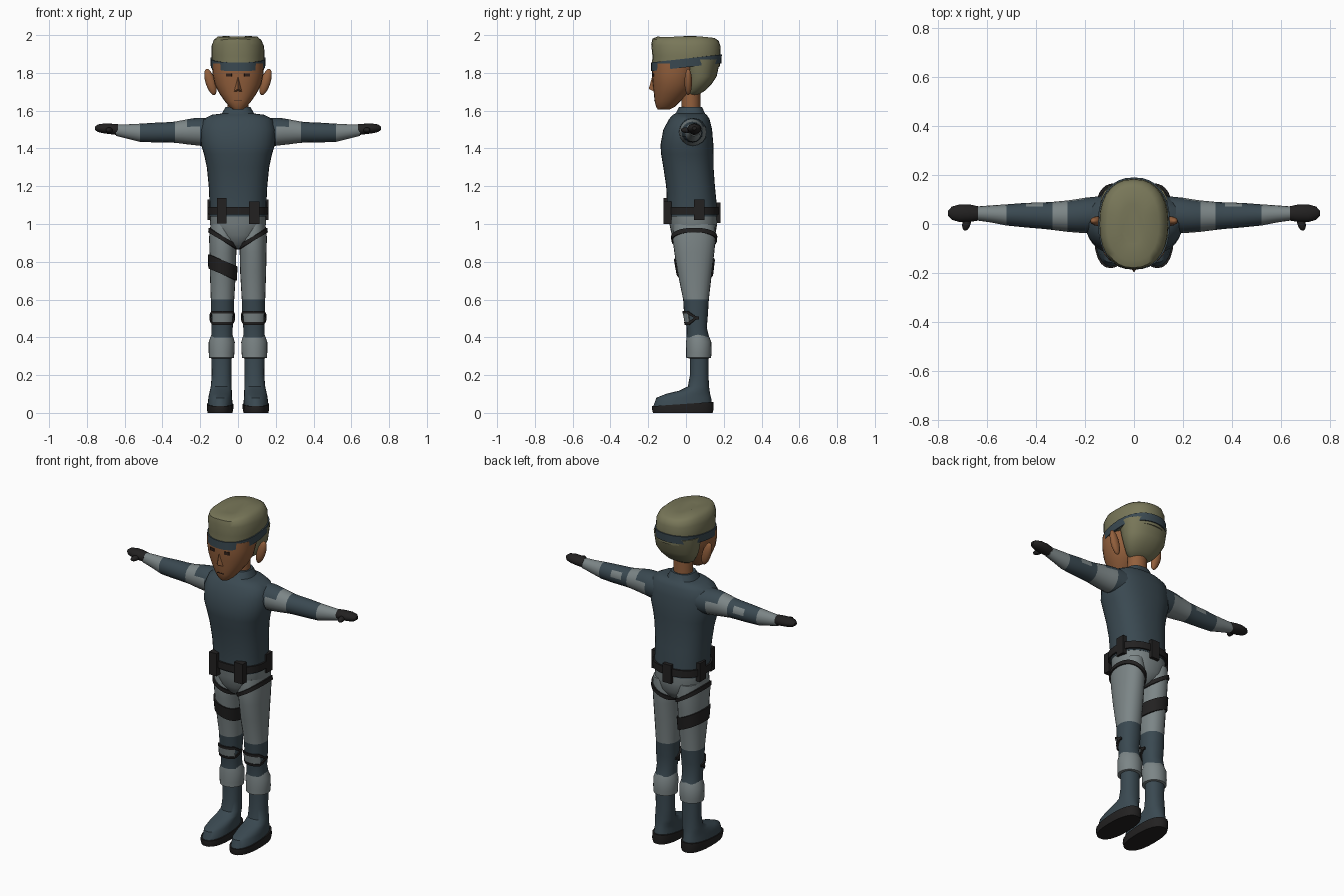
import bpy, bmesh
from math import cos, sin, pi, radians
from mathutils import Matrix, Vector

cube = bpy.data.objects.get("Cube")
if cube:
    bpy.data.objects.remove(cube, do_unlink=True)

# Flat colours
COLOURS = {
    "slate": (0.042, 0.066, 0.082),
    "light_grey": (0.2, 0.235, 0.24),
    "black": (0.016, 0.015, 0.015),
    "skin": (0.29, 0.115, 0.045),
    "olive": (0.19, 0.185, 0.1),
    "dark_brown": (0.03, 0.015, 0.01),
}
MATS = {}
for key, rgb in COLOURS.items():
    m = bpy.data.materials.new(key)
    m.use_nodes = True
    m.diffuse_color = (*rgb, 1)
    bsdf = next(n for n in m.node_tree.nodes if n.type == 'BSDF_PRINCIPLED')
    bsdf.inputs["Base Color"].default_value = (*rgb, 1)
    bsdf.inputs["Roughness"].default_value = 0.8
    MATS[key] = m
made = []


def add(name, bm, colour):
    """Turn a bmesh into an object; colour is a name or a rule on the face centre."""
    bmesh.ops.recalc_face_normals(bm, faces=bm.faces)
    used = []
    for f in bm.faces:
        c = colour(f.calc_center_median()) if callable(colour) else colour
        if c not in used:
            used.append(c)
        f.material_index = used.index(c)
    mesh = bpy.data.meshes.new(name)
    bm.to_mesh(mesh)
    bm.free()
    for c in used:
        mesh.materials.append(MATS[c])
    ob = bpy.data.objects.new(name, mesh)
    bpy.context.collection.objects.link(ob)
    made.append(ob)
    return ob


def power(v, p):
    return (1 if v >= 0 else -1) * abs(v) ** (2 / p)


def deep(*rows):
    """Rows of height, half width, front y, back y become centred rings."""
    return [(z, 0, (f + b) / 2, w, (b - f) / 2) for z, w, f, b in rows]


def loft(name, rings, colour, axis="z", side=1, p=2.0, n=24, warp=None):
    """Skin rings of (position, centre, centre, radius, radius) along an axis."""
    bm = bmesh.new()
    loops = []
    for pos, c1, c2, r1, r2 in rings:
        loop = []
        for i in range(n):
            t = 2 * pi * i / n
            u, v = c1 + r1 * power(cos(t), p), c2 + r2 * power(sin(t), p)
            co = Vector((u, v, pos) if axis == "z" else (pos, u, v))
            if warp:
                co = warp(co)
            co.x *= side
            loop.append(bm.verts.new(co))
        loops.append(loop)
    for a, b in zip(loops, loops[1:]):
        for i in range(n):
            j = (i + 1) % n
            bm.faces.new((a[i], a[j], b[j], b[i]))
    bm.faces.new(loops[0])
    bm.faces.new(loops[-1])
    return add(name, bm, colour)


def section(rings, z):
    """Interpolated ring of a body part at height z."""
    rows = sorted(rings)
    for a, b in zip(rows, rows[1:]):
        if a[0] <= z <= b[0]:
            k = (z - a[0]) / (b[0] - a[0])
            return [x + (y - x) * k for x, y in zip(a, b)][1:]
    return (rows[0] if z < rows[0][0] else rows[-1])[1:]


def strap(name, rings, height, width, colour, side=1, grow=0.008, p=2.0, arc=None, n=32):
    """Band that hugs a lofted part; height is a rule on (cos, sin)."""
    bm = bmesh.new()
    start, end = arc or (0, 360)
    cols = []
    for i in range(n if arc is None else n + 1):
        t = radians(start + (end - start) * i / n)
        c, s = power(cos(t), p), power(sin(t), p)
        col = []
        for dz, g in ((-1, -grow), (-1, grow), (1, grow), (1, -grow)):
            z = height(c, s) + dz * width / 2
            cx, cy, rx, ry = section(rings, z)
            col.append(bm.verts.new((side * (cx + (rx + g) * c), cy + (ry + g) * s, z)))
        cols.append(col)
    pairs = list(zip(cols, cols[1:]))
    if arc is None:
        pairs.append((cols[-1], cols[0]))
    else:
        bm.faces.new(cols[0])
        bm.faces.new(cols[-1])
    for a, b in pairs:
        for k in range(4):
            m = (k + 1) % 4
            bm.faces.new((a[k], a[m], b[m], b[k]))
    return add(name, bm, colour)


def solid(name, at, size, colour, turn=(0, "Z"), ball=False):
    """Box or ball of a full size, turned about one axis."""
    bm = bmesh.new()
    if ball:
        bmesh.ops.create_uvsphere(bm, u_segments=16, v_segments=10, radius=0.5)
    else:
        bmesh.ops.create_cube(bm, size=1)
    bm.transform(Matrix.Translation(at) @ Matrix.Rotation(turn[0], 4, turn[1])
                 @ Matrix.Diagonal((*size, 1)))
    return add(name, bm, colour)


# Torso with collar, pelvis
torso = deep((1.62, .066, -.036, .085), (1.585, .085, -.055, .1), (1.578, .14, -.07, .11),
             (1.555, .183, -.09, .125), (1.5, .2, -.12, .138), (1.42, .196, -.135, .145),
             (1.37, .18, -.132, .146), (1.3, .165, -.12, .146), (1.2, .155, -.105, .153),
             (1.1, .15, -.1, .163), (1.04, .149, -.1, .165))
loft("torso", torso, "slate", p=2.4, n=32)
pelvis = deep((1.07, .147, -.097, .163), (1, .149, -.088, .165), (.94, .125, -.075, .155),
              (.89, .055, -.045, .12), (.868, .02, -.01, .07))
loft("pelvis", pelvis, "light_grey", p=2.3, n=32)

# Belt and pouches
strap("belt", torso, lambda c, s: 1.07, .042, "black", p=2.4, grow=.01)
solid("front_pouch_right", (-.085, -.098, 1.07), (.05, .04, .135), "black")
solid("front_pouch_left", (.085, -.098, 1.06), (.055, .04, .12), "black")
solid("back_pouch", (0, .168, 1.06), (.055, .03, .11), "black")
for side, word in ((1, "left"), (-1, "right")):
    solid("hip_pouch_" + word, (side * .148, .07, 1.075), (.025, .055, .11), "black")

# Limbs
arm = [(.12, .04, 1.485, .075, .075), (.2, .035, 1.488, .072, .074), (.235, .033, 1.489, .068, .071),
       (.27, .032, 1.488, .064, .066), (.333, .033, 1.486, .057, .056), (.37, .034, 1.485, .054, .054),
       (.44, .036, 1.484, .05, .052), (.52, .037, 1.483, .043, .048), (.58, .041, 1.489, .035, .039),
       (.645, .043, 1.496, .028, .03)]
glove = [(.635, .043, 1.499, .029, .029), (.67, .044, 1.503, .036, .028), (.71, .044, 1.506, .036, .026),
         (.742, .044, 1.507, .027, .02), (.757, .044, 1.507, .011, .009)]
leg = [(1, .085, .045, .06, .11), (.93, .079, .043, .074, .115), (.85, .08, .044, .071, .106),
       (.75, .08, .046, .069, .092), (.6, .082, .053, .062, .068), (.52, .083, .053, .061, .063),
       (.45, .084, .057, .056, .053), (.4, .085, .063, .057, .06)]
cuff = [(.415, .085, .062, .056, .056), (.375, .086, .067, .069, .067), (.32, .087, .068, .068, .067),
        (.292, .087, .067, .066, .066), (.288, .087, .067, .05, .05)]
boot = [(.3, .087, .07, .053, .049), (.2, .087, .07, .052, .049), (.14, .089, .066, .055, .056),
        (.118, .091, .045, .058, .08), (.1, .093, .01, .06, .118), (.08, .094, -.012, .063, .145),
        (.035, .095, -.017, .066, .156)]
sole = [(0, .095, -.017, .066, .158), (.02, .095, -.017, .07, .163), (.048, .095, -.017, .07, .162)]


def arm_colour(c):
    x = abs(c.x)
    if x < .2 or (x < .27 and c.z > 1.525):
        return "slate"
    if x < .333 or x > .52 or (.37 < x < .44 and c.y > .07 and c.z > 1.485):
        return "light_grey"
    return "slate"


def slanted(co):
    if co.z > .03:
        co.z += .07 * co.y
    return co


for side, word in ((1, "left"), (-1, "right")):
    loft("arm_" + word, arm, arm_colour, axis="x", side=side, n=16)
    loft("glove_" + word, glove, "black", axis="x", side=side, n=16)
    solid("thumb_" + word, (side * .682, .004, 1.497), (.034, .064, .03), "black",
          (side * .25, "Z"), ball=True)
    loft("leg_" + word, leg, lambda c: "light_grey" if c.z > .6 else "slate", side=side, p=2.2)
    loft("shin_cuff_" + word, cuff, "light_grey", side=side)
    loft("boot_" + word, boot, "slate", side=side, p=2.2)
    loft("sole_" + word, sole, "black", side=side, p=2.4, warp=slanted)
    strap("hip_strap_" + word, leg, lambda c, s: .922 + .046 * c, .024, "black", side, p=2.2)
    # Knee pad held by two straps that meet at the sides
    strap("knee_pad_" + word, leg, lambda c, s: .503, .044, "light_grey", side, .006,
          arc=(-145, -35), p=2.2)
    for k, level in ((1, "upper"), (-1, "lower")):
        strap(f"{level}_knee_strap_{word}", leg,
              lambda c, s: .503 + k * .03 * min(1, max(0, -1.5 * s)), .015, "black", side,
              arc=(-190, 10), p=2.2)
strap("thigh_band", leg, lambda c, s: .77 + .032 * c, .075, "black", -1, p=2.2)

# Head
loft("neck", [(z, 0, .026, .056, .05) for z in (1.58, 1.65, 1.74)], "skin")
face = deep((1.605, .025, -.148, -.09), (1.62, .045, -.158, -.06), (1.65, .07, -.166, -.03),
            (1.69, .098, -.17, .015), (1.74, .124, -.176, .045), (1.8, .136, -.181, .06),
            (1.85, .137, -.18, .07))
loft("face", face, "skin", p=2.2)
hair = deep((1.675, .04, .01, .05), (1.705, .085, 0, .1), (1.74, .11, 0, .135),
            (1.78, .128, -.005, .162), (1.87, .138, -.03, .182))
loft("back_hair", hair, "olive", p=2.2)

# Nose: a wedge pulled forward at its lower edge
bm = bmesh.new()
bridge, tip = bm.verts.new((0, -.178, 1.785)), bm.verts.new((0, -.197, 1.715))
wings = [bm.verts.new((x, -.165, 1.7)) for x in (-.024, .024)]
for tri in ((bridge, tip, wings[0]), (bridge, wings[1], tip), (tip, wings[1], wings[0]),
            (bridge, wings[0], wings[1])):
    bm.faces.new(tri)
add("nose", bm, "skin")
for side, word in ((1, "left"), (-1, "right")):
    solid("ear_" + word, (side * .146, .012, 1.752), (.052, .04, .145), "skin",
          (side * .3, "Y"), ball=True)
    solid("eye_" + word, (side * .047, -.174, 1.789), (.03, .008, .018), "dark_brown",
          (side * .2, "Z"))
solid("mouth", (0, -.166, 1.655), (.04, .006, .004), "dark_brown")


# Soft cap with a crumpled crown, and its headband
def crumple(co):
    if co.z > 1.92:
        co.z += .008 * sin(28 * co.y + 1) * cos(15 * co.x)
        co.x -= .05 * (co.z - 1.92)
    return co


cap = deep((1.835, .138, -.18, .18), (1.89, .141, -.178, .184), (1.945, .139, -.184, .182),
           (1.975, .126, -.178, .172), (1.992, .105, -.15, .15), (1.99, .05, -.08, .08))
loft("cap", cap, "olive", p=2.3, n=28, warp=crumple)
strap("headband", cap, lambda c, s: 1.853 + .021 * s, .046, "slate", p=2.3, grow=.006)

# Smooth shading with sharp edges kept
bpy.ops.object.select_all(action='DESELECT')
for ob in made:
    ob.select_set(True)
bpy.context.view_layer.objects.active = made[0]
bpy.ops.object.shade_smooth_by_angle(angle=radians(42))
